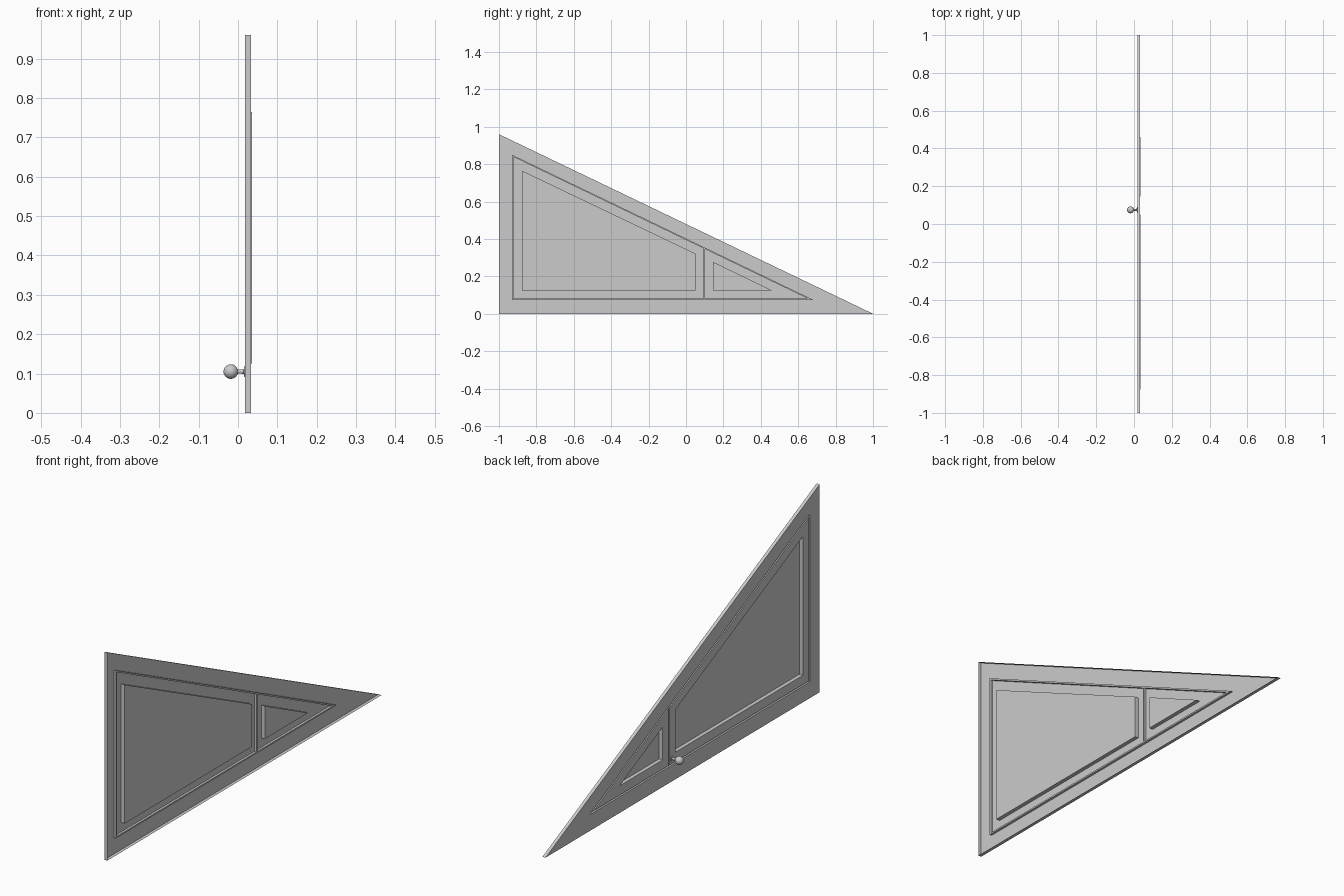
import bpy, bmesh, math
from mathutils import Vector, Matrix

if "Cube" in bpy.data.objects:
    bpy.data.objects.remove(bpy.data.objects["Cube"])

X_FACE, X_RIM, X_FIELD, X_GAP = 0.0175, 0.033, 0.0355, 0.028


def inset(poly, dists):
    """Move each side of a counter-clockwise polygon inward by its own distance."""
    n = len(poly)
    pts = [Vector(p) for p in poly]
    lines = []
    for i in range(n):
        d = (pts[(i + 1) % n] - pts[i]).normalized()
        lines.append((pts[i] + Vector((-d.y, d.x)) * dists[i], d))
    out = []
    for i in range(n):
        (p, d), (q, e) = lines[i - 1], lines[i]
        t = (q - p).cross(e) / d.cross(e)
        out.append(tuple(p + d * t))
    return out


def sheet(name, loops, cap):
    """Join successive (outline, x) loops into one pressed sheet."""
    bm = bmesh.new()
    rings = [[bm.verts.new((x, y, z)) for y, z in poly] for poly, x in loops]
    for a, b in zip(rings, rings[1:]):
        n = len(a)
        for i in range(n):
            j = (i + 1) % n
            bm.faces.new((a[i], b[i], b[j], a[j]))
    if cap:
        bm.faces.new(rings[-1][::-1])
    bmesh.ops.recalc_face_normals(bm, faces=bm.faces)
    # the show side faces -x
    if max(bm.faces, key=lambda f: f.calc_area() * abs(f.normal.x)).normal.x > 0:
        bmesh.ops.reverse_faces(bm, faces=bm.faces)
    me = bpy.data.meshes.new(name)
    bm.to_mesh(me)
    bm.free()
    ob = bpy.data.objects.new(name, me)
    bpy.context.collection.objects.link(ob)
    return ob


def pressed_panel(name, outline, gaps, field):
    """Panel with a shadow gap around it and a sunken field."""
    edge = inset(outline, gaps)
    sheet(name, [(outline, X_GAP), (edge, X_GAP), (edge, X_FACE),
                 (field, X_FACE), (field, X_FIELD)], True)


# Triangular frame with open-backed rim
outer = [(-1, 0), (1, 0), (-1, 0.96)]
opening = [(-0.93, 0.075), (0.68, 0.075), (-0.93, 0.85)]
sheet("frame", [(outer, X_RIM), (outer, X_FACE),
                (opening, X_FACE), (opening, X_GAP)], False)

# Door and small fixed panel, divided at one upright gap
split = 0.098
z_split = 0.85 - (split + 0.93) * 0.775 / 1.61
g = 0.007
pressed_panel("access_door",
              [(-0.93, 0.075), (split, 0.075), (split, z_split), (-0.93, 0.85)],
              [g, g / 2, g, g],
              [(-0.877, 0.125), (0.05, 0.125), (0.05, 0.322), (-0.877, 0.765)])
pressed_panel("end_panel",
              [(split, 0.075), (0.68, 0.075), (split, z_split)],
              [g, g, g / 2],
              [(0.145, 0.125), (0.46, 0.125), (0.145, 0.277)])

# Round knob: lathe profile (x, radius) around the x axis
profile = [(0.018, 0.0), (0.018, 0.014), (0.0155, 0.013), (0.0145, 0.006), (0.004, 0.005)]
cx, r = -0.0183, 0.0185
profile += [(cx + r * math.cos(a), r * math.sin(a))
            for a in [math.radians(18 + 162 * i / 12) for i in range(12)]]
profile.append((cx - r, 0.0))
bm = bmesh.new()
vs = [bm.verts.new((x, rad, 0)) for x, rad in profile]
es = [bm.edges.new(p) for p in zip(vs, vs[1:])]
bmesh.ops.spin(bm, geom=vs + es, cent=(0, 0, 0), axis=(1, 0, 0),
               angle=2 * math.pi, steps=24)
bmesh.ops.remove_doubles(bm, verts=bm.verts, dist=1e-5)
bmesh.ops.recalc_face_normals(bm, faces=bm.faces)
bm.transform(Matrix.Translation((0, 0.075, 0.105)))
me = bpy.data.meshes.new("knob")
bm.to_mesh(me)
bm.free()
knob = bpy.data.objects.new("knob", me)
bpy.context.collection.objects.link(knob)
bpy.context.view_layer.objects.active = knob
knob.select_set(True)
bpy.ops.object.shade_smooth_by_angle(angle=math.radians(35))
